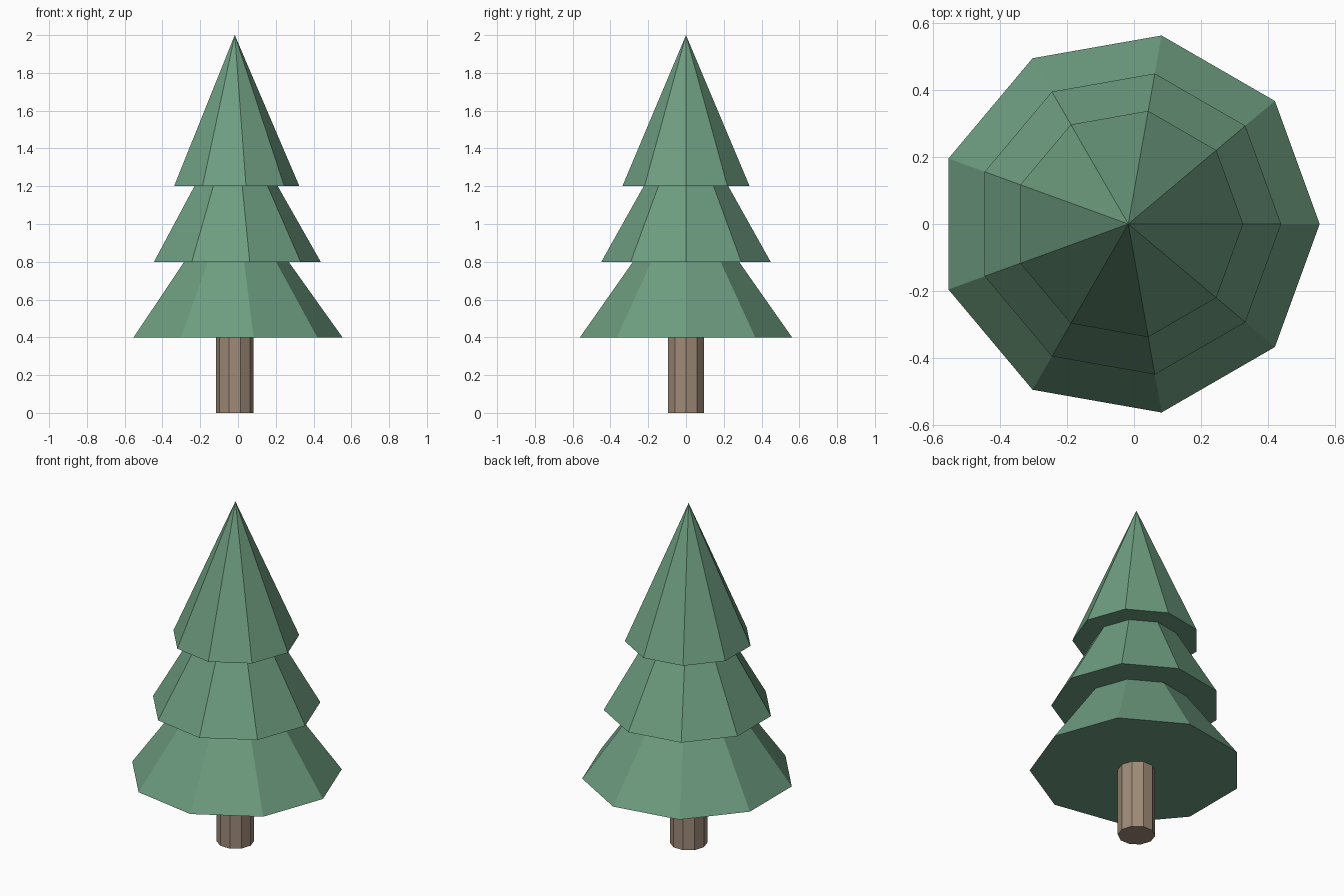
import bpy

cube = bpy.data.objects.get("Cube")
if cube:
    bpy.data.objects.remove(cube, do_unlink=True)

CENTRE_X = -0.017  # nine-sided tiers are wider towards one corner


def make_material(name, rgb):
    mat = bpy.data.materials.new(name)
    mat.use_nodes = True
    colour = (*rgb, 1.0)
    mat.diffuse_color = colour
    mat.node_tree.nodes["Principled BSDF"].inputs["Base Color"].default_value = colour
    return mat


def add_cone(name, sides, bottom_radius, top_radius, base_z, height, mat):
    """Flat-shaded cone or prism with its first corner pointing along +x."""
    bpy.ops.mesh.primitive_cone_add(
        vertices=sides, radius1=bottom_radius, radius2=top_radius, depth=height,
        location=(CENTRE_X, 0, base_z + height / 2))
    obj = bpy.context.object
    obj.name = name
    # Corners start on +y, so turn the mesh a quarter clockwise
    obj.rotation_euler.z = -1.570796
    bpy.ops.object.transform_apply(location=False, rotation=True, scale=False)
    obj.data.materials.append(mat)
    bpy.ops.object.shade_flat()
    return obj


needles = make_material("needle green", (0.155, 0.335, 0.215))
bark = make_material("bark brown", (0.35, 0.26, 0.19))

# Trunk
add_cone("trunk", 10, 0.1, 0.1, 0, 0.45, bark)

# Three overlapping foliage tiers
for name, radius, base_z in (("lower_foliage", 0.57, 0.4),
                             ("middle_foliage", 0.455, 0.8),
                             ("upper_foliage", 0.342, 1.2)):
    add_cone(name, 9, radius, 0, base_z, 0.8, needles)
